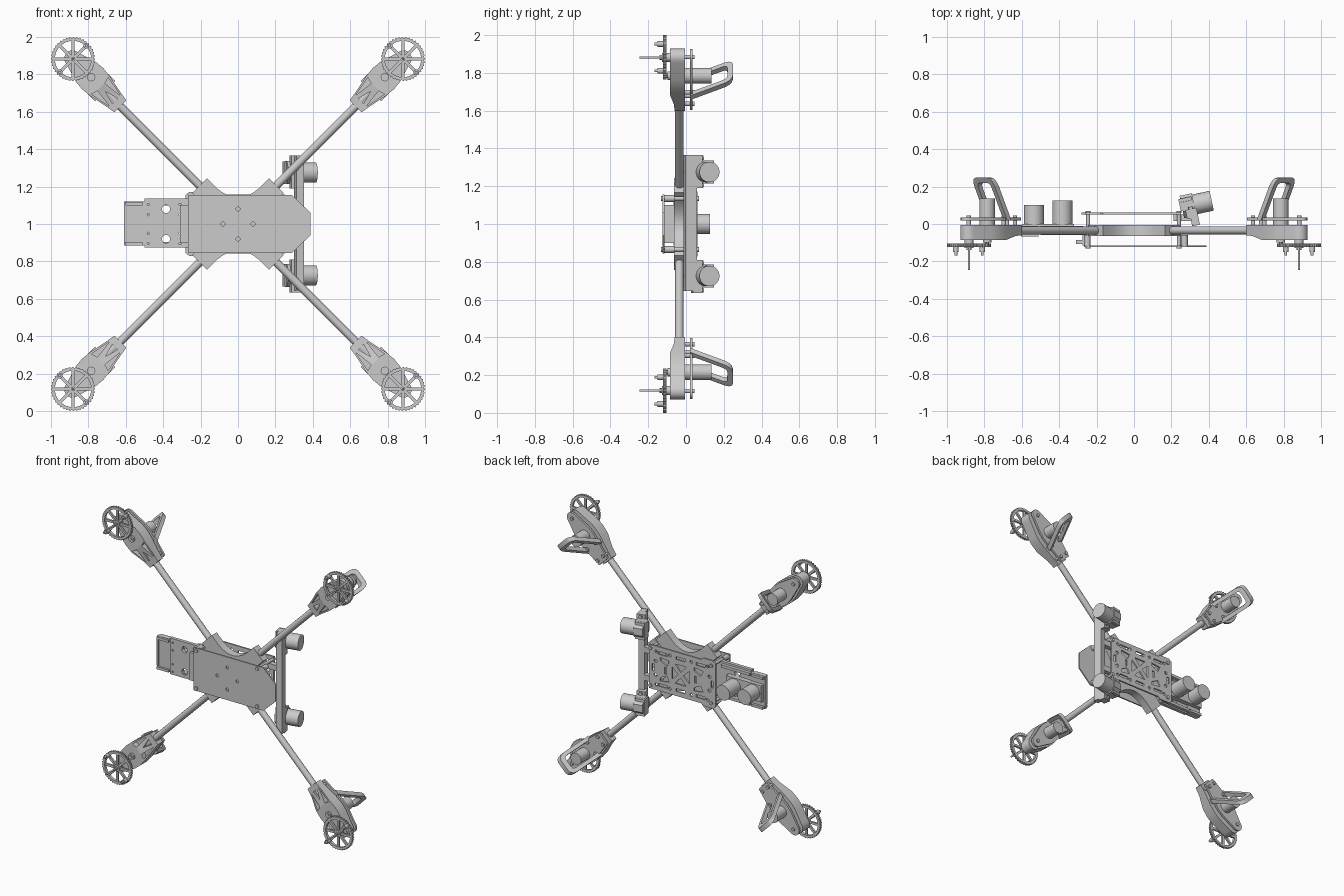
import bpy, bmesh
from math import sin, cos, pi, radians, sqrt
from mathutils import Matrix, Vector

if "Cube" in bpy.data.objects:
    bpy.data.objects.remove(bpy.data.objects["Cube"])

# All parts use z measured from the frame centre, which sits at z = 1.
ARM = Matrix.Rotation(radians(-45), 4, 'Y')   # local x runs outward along the arm


def box(bm, x0, x1, y0, y1, z0, z1, rot=None):
    m = Matrix.Translation(((x0 + x1) / 2, (y0 + y1) / 2, (z0 + z1) / 2)) @ \
        Matrix.Diagonal((x1 - x0, y1 - y0, z1 - z0, 1))
    bmesh.ops.create_cube(bm, size=1, matrix=(rot @ m) if rot else m)


def cyl(bm, p0, p1, r, n=24):
    a, b = Vector(p0), Vector(p1)
    q = (b - a).to_track_quat('Z', 'Y').to_matrix().to_4x4()
    bmesh.ops.create_cone(bm, cap_ends=True, segments=n, radius1=r, radius2=r,
                          depth=(b - a).length, matrix=Matrix.Translation((a + b) / 2) @ q)


def prism(bm, pts, y0, y1):
    a = [bm.verts.new((x, y0, z)) for x, z in pts]
    b = [bm.verts.new((x, y1, z)) for x, z in pts]
    bm.faces.new(a)
    bm.faces.new(b[::-1])
    for i in range(len(a)):
        j = (i + 1) % len(a)
        bm.faces.new((a[i], a[j], b[j], b[i]))


def band(bm, outer, inner, y0, y1, closed):
    rows = [[bm.verts.new((p[0], y, p[1])) for p, y in
             ((o, y0), (o, y1), (i, y1), (i, y0))] for o, i in zip(outer, inner)]
    n = len(rows)
    for i in range(n if closed else n - 1):
        r, s = rows[i], rows[(i + 1) % n]
        for k in range(4):
            bm.faces.new((r[k], s[k], s[(k + 1) % 4], r[(k + 1) % 4]))
    if not closed:
        bm.faces.new(rows[0])
        bm.faces.new(rows[-1][::-1])


def loft(bm, stations, y_back):
    # stations: distance, half width, front depth
    rows = [[bm.verts.new(v) for v in ((d, f, -w), (d, f, w), (d, y_back, w), (d, y_back, -w))]
            for d, w, f in stations]
    for r, s in zip(rows, rows[1:]):
        for k in range(4):
            bm.faces.new((r[k], s[k], s[(k + 1) % 4], r[(k + 1) % 4]))
    bm.faces.new(rows[0])
    bm.faces.new(rows[-1][::-1])


def finish(name, bm, mirror='', matrix=None, cut=None):
    def make(nm, b):
        if matrix:
            b.transform(matrix)
        bmesh.ops.recalc_face_normals(b, faces=b.faces[:])
        me = bpy.data.meshes.new(nm)
        b.to_mesh(me)
        b.free()
        o = bpy.data.objects.new(nm, me)
        o.location.z = 1
        bpy.context.collection.objects.link(o)
        return o
    ob = make(name, bm)
    bpy.ops.object.select_all(action='DESELECT')
    bpy.context.view_layer.objects.active = ob
    ob.select_set(True)
    if cut:
        cutter = make('cutter', cut)
        cutter.hide_render = True
        mod = ob.modifiers.new('cut', 'BOOLEAN')
        mod.operation, mod.solver, mod.object = 'DIFFERENCE', 'EXACT', cutter
        bpy.ops.object.modifier_apply(modifier='cut')
        bpy.data.objects.remove(cutter)
    bpy.ops.object.shade_smooth_by_angle(angle=radians(35))
    if mirror:
        mod = ob.modifiers.new('mirror', 'MIRROR')
        mod.use_axis = ('X' in mirror, False, 'Z' in mirror)
        mod.use_mirror_merge = False
    return ob


new = bmesh.new

# Arm tubes
b = new(); cyl(b, (0.1, -0.035, 0), (0.98, -0.035, 0), 0.022, 16)
finish('arm_tube', b, 'XZ', ARM)

# Motor mounts: lofted housing with triangular pockets
b, c = new(), new()
tip = [(1.25 + 0.045 * sin(t), 0.045 * cos(t), -0.085) for t in (0, 0.4, 0.8, 1.15, 1.4)]
loft(b, [(0.89, 0.045, -0.06), (0.95, 0.055, -0.064), (1.04, 0.074, -0.085),
         (1.10, 0.08, -0.085), (1.15, 0.075, -0.085)] + tip, -0.005)
for s in (1, -1):
    prism(c, [(0.93, s * 0.041), (1.045, s * 0.063), (1.035, s * 0.028)], -0.12, -0.047)
prism(c, [(0.93, 0.02), (0.93, -0.02), (1.0, 0)], -0.12, -0.053)
finish('motor_mount', b, 'XZ', ARM, c)

# Mount cover plates with spacers and bolts
b = new()
loft(b, [(0.90, 0.045, 0.02), (1.04, 0.068, 0.02), (1.10, 0.073, 0.02), (1.15, 0.068, 0.02)] +
     [(d, w * 0.9, 0.02) for d, w, f in tip], 0.035)
for d, p in ((0.93, 0.03), (0.93, -0.03), (1.03, 0.045), (1.03, -0.045), (1.25, 0)):
    cyl(b, (d, -0.01, p), (d, 0.046, p), 0.012, 12)
cyl(b, (1.11, -0.098, 0), (1.11, -0.08, 0), 0.022)
cyl(b, (1.11, -0.104, 0), (1.11, -0.09, 0), 0.011, 6)
finish('mount_cover', b, 'XZ', ARM)

b = new()
cyl(b, (1.11, -0.01, 0), (1.11, 0.135, 0), 0.042, 32)
finish('drive_motor', b, 'XZ', ARM)

# Guard loops straddling the motors, leaning outward
half_o = [(-0.077, 0), (-0.077, 0.185), (-0.072, 0.207), (-0.06, 0.222), (-0.042, 0.228)]
half_i = [(-0.050, 0), (-0.050, 0.178), (-0.047, 0.188), (-0.04, 0.196), (-0.03, 0.199)]
full = lambda h: h + [(-x, z) for x, z in reversed(h)]
b = new(); band(b, full(half_o), full(half_i), -0.016, 0.016, False)
b.transform(Matrix(((0, 1, 0.52, 1.02), (0, 0, 1, 0.02), (1, 0, 0, 0), (0, 0, 0, 1))))
finish('guard_loop', b, 'XZ', ARM)

# Spoked wheels with toothed rim, pegs and axle
W = 0.882 * sqrt(2)
b = new()
n = 160
ang = [2 * pi * i / n for i in range(n)]
rim_o = [((0.118 if i % 4 < 2 else 0.113) * cos(a), (0.118 if i % 4 < 2 else 0.113) * sin(a))
         for i, a in enumerate(ang)]
band(b, rim_o, [(0.097 * cos(a), 0.097 * sin(a)) for a in ang], -0.122, -0.103, True)
for k in range(8):
    box(b, 0.01, 0.1, -0.12, -0.106, -0.008, 0.008, Matrix.Rotation(k * pi / 4, 4, 'Y'))
cyl(b, (0, -0.128, 0), (0, -0.08, 0), 0.024)
cyl(b, (0, -0.14, 0), (0, -0.12, 0), 0.013, 6)
cyl(b, (0, -0.247, 0), (0, -0.08, 0), 0.006, 12)
for s in (1, -1):
    cyl(b, (0, -0.168, s * 0.1), (0, -0.11, s * 0.1), 0.008, 12)
    cyl(b, (0, -0.15, s * 0.1), (0, -0.11, s * 0.1), 0.015, 16)
finish('wheel', b, 'XZ', ARM @ Matrix.Translation((W, 0, 0)))

# Central hub: cross with concave sides
pts = []
for k in range(4):
    u = Vector((cos(pi / 4 + k * pi / 2), sin(pi / 4 + k * pi / 2)))
    v = Vector((-u.y, u.x))
    pts += [u * 0.29 - v * 0.055, u * 0.29 + v * 0.055]
    p0, p2 = u * 0.25 + v * 0.055, v * 0.25 + u * 0.055
    mid = (u + v).normalized() * 0.07
    pts += [p0 * (1 - t) ** 2 + mid * 2 * t * (1 - t) + p2 * t * t for t in [i / 10 for i in range(11)]]
b = new(); prism(b, [tuple(p) for p in pts], -0.063, -0.005)
finish('central_hub', b)

# Front plate with pointed end
b, c = new(), new()
prism(b, [(-0.268, -0.155), (0.288, -0.155), (0.388, -0.06), (0.388, 0.06), (0.288, 0.155), (-0.268, 0.155)],
      -0.124, -0.114)
corners = [(x, s * 0.135) for x in (-0.245, 0.24) for s in (1, -1)]
for x, z in [(-0.08, 0), (0.08, 0), (0, 0.08), (0, -0.08)]:
    cyl(c, (x, -0.2, z), (x, 0, z), 0.011, 16)
finish('front_plate', b, cut=c)

# Back plate with lightening holes
b, c = new(), new()
prism(b, [(-0.28, -0.155), (-0.26, -0.172), (-0.18, -0.172), (-0.165, -0.158), (0.25, -0.158),
          (0.25, 0.158), (-0.165, 0.158), (-0.18, 0.172), (-0.26, 0.172), (-0.28, 0.155)], 0.05, 0.062)
for s in (1, -1):
    prism(c, [(-0.045, s * 0.07), (0.045, s * 0.07), (0, s * 0.02)], 0, 0.1)
    prism(c, [(s * 0.07, -0.045), (s * 0.07, 0.045), (s * 0.02, 0)], 0, 0.1)
    for x in (-0.16, 0, 0.14):
        box(c, x - 0.035, x + 0.035, 0, 0.1, s * 0.115 - 0.01, s * 0.115 + 0.01)
    for x in (-0.215, -0.085, 0.085, 0.195):
        cyl(c, (x, 0, s * 0.12), (x, 0.1, s * 0.12), 0.011, 12)
    for x in (-0.14, 0.13):
        prism(c, [(x - 0.04, s * 0.075), (x + 0.035, s * 0.085), (x + 0.03, s * 0.06), (x - 0.02, s * 0.035)], 0, 0.1)
    for z in (-0.05, 0.05):
        cyl(c, (s * 0.215 - 0.015, 0, z), (s * 0.215 - 0.015, 0.1, z), 0.012, 12)
for x in (-0.25, -0.12, 0.12, 0.22):
    box(c, x - 0.008, x + 0.008, 0, 0.1, -0.025, 0.025)
finish('back_plate', b, cut=c)

# Standoff posts with bolt heads
b = new()
for x, z in corners:
    cyl(b, (x, -0.12, z), (x, 0.058, z), 0.011, 12)
    cyl(b, (x, -0.132, z), (x, -0.12, z), 0.013, 12)
    cyl(b, (x, 0.058, z), (x, 0.07, z), 0.013, 12)
    cyl(b, (x + (0.03 if x > 0 else -0.005), -0.114, z), (x + (0.03 if x > 0 else -0.005), -0.06, z), 0.018, 12)
finish('standoff_posts', b)

# Tail tray: perforated plate, notched end and rails
b, c = new(), new()
box(b, -0.5, -0.2, -0.06, -0.035, -0.125, 0.135)
for z in (0.08, -0.08):
    cyl(c, (-0.385, -0.1, z), (-0.385, 0.02, z), 0.022)
for x in (-0.48, -0.31):
    for z in (0.105, -0.105, 0.05, -0.05):
        cyl(c, (x, -0.1, z), (x, 0.02, z), 0.006, 8)
finish('tail_plate', b, cut=c)
b = new()
prism(b, [(-0.61, -0.115), (-0.5, -0.115), (-0.5, 0.12), (-0.61, 0.12)], -0.052, -0.028)
for z in (0.1, -0.115):
    box(b, -0.605, -0.51, -0.066, -0.01, z, z + 0.018)
    box(b, -0.5, -0.27, -0.05, -0.012, z, z + 0.02)
box(b, -0.61, -0.595, -0.06, -0.028, -0.09, 0.1)
finish('tail_end_tray', b)
b = new()
box(b, -0.6, -0.32, -0.04, 0.0, -0.06, 0.06)
box(b, -0.31, -0.27, -0.108, -0.085, -0.1, 0.1)
box(b, -0.275, -0.255, -0.115, -0.04, -0.1, 0.1)
finish('tail_bracket', b)
b = new()
cyl(b, (-0.535, -0.01, 0), (-0.535, 0.102, 0), 0.054, 40)
cyl(b, (-0.383, -0.01, 0), (-0.383, 0.126, 0), 0.054, 40)
finish('tail_motors', b)

# Side crossbar with two tilted motors
TILT = Matrix.Translation((0.30, 0.10, 0)) @ Matrix.Rotation(radians(12), 4, 'Z')
b = new()
box(b, -0.012, 0.03, -0.112, -0.05, -0.355, 0.365)
finish('crossbar', b, matrix=TILT)
b = new()
box(b, 0.21, 0.31, 0.015, 0.05, 0.08, 0.12)
finish('crossbar_bracket', b, 'Z')
b = new()
box(b, -0.03, 0.03, -0.07, -0.02, 0.19, 0.365)
box(b, -0.055, 0.015, -0.02, 0.045, 0.215, 0.335)
for x in (0.205, 0.35):
    cyl(b, (0, -0.03, x), (0, -0.008, x), 0.012, 12)
o8 = [(0.275 + 0.066 * cos(pi / 8 + k * pi / 4), 0.066 * sin(pi / 8 + k * pi / 4)) for k in range(8)]
lo = [b.verts.new((-0.045, y, z)) for z, y in o8]
hi = [b.verts.new((0.022, y, z)) for z, y in o8]
b.faces.new(lo); b.faces.new(hi[::-1])
for k in range(8):
    b.faces.new((lo[k], lo[k - 1], hi[k - 1], hi[k]))
finish('side_motor_holder', b, 'Z', TILT)
b = new(); cyl(b, (0.0, 0, 0.275), (0.118, 0, 0.275), 0.054, 40)
finish('side_motor', b, 'Z', TILT)
